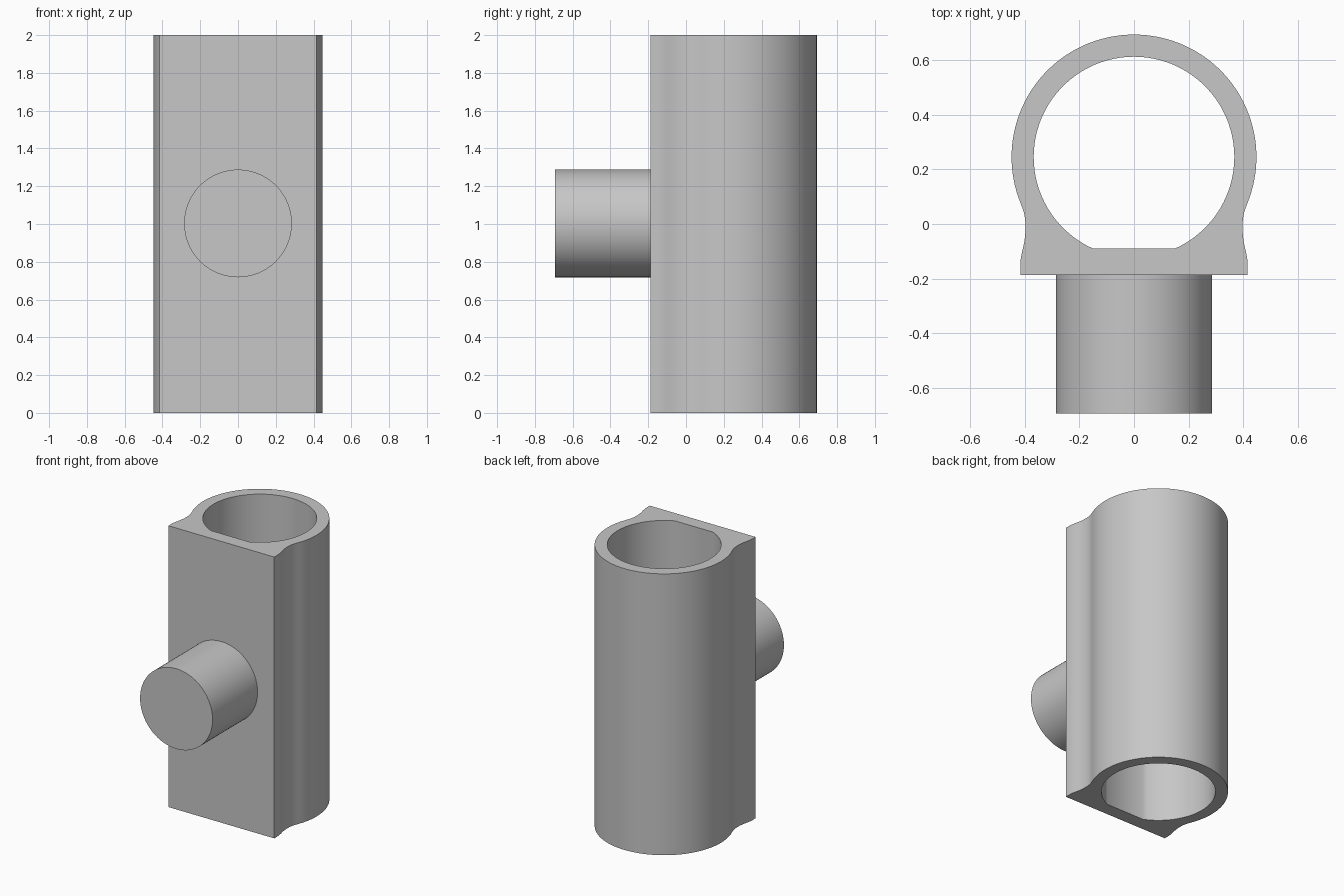
import bpy
import bmesh
from math import sin, cos, radians, asin
from mathutils import Matrix, Vector

cube = bpy.data.objects.get("Cube")
if cube:
    bpy.data.objects.remove(cube)

HEIGHT = 2.0
BORE_Y = 0.245       # centre of the round tube
OUTER_R, INNER_R = 0.448, 0.367
FRONT_Y, FLAT_Y = -0.187, -0.09
PEG_R, PEG_Z, PEG_TIP = 0.285, 1.003, -0.693

# Plain grey material
grey = bpy.data.materials.new("grey")
grey.use_nodes = True
colour = (0.57, 0.57, 0.57, 1)
grey.diffuse_color = colour
grey.node_tree.nodes["Principled BSDF"].inputs["Base Color"].default_value = colour


def arc(radius, start, end, steps):
    """Points on a circle around the bore centre, angles in degrees."""
    angles = [radians(start + (end - start) * i / steps) for i in range(steps + 1)]
    return [(radius * cos(a), BORE_Y + radius * sin(a)) for a in angles]


def finish(bm, name):
    bmesh.ops.recalc_face_normals(bm, faces=bm.faces)
    mesh = bpy.data.meshes.new(name)
    bm.to_mesh(mesh)
    bm.free()
    mesh.materials.append(grey)
    obj = bpy.data.objects.new(name, mesh)
    bpy.context.collection.objects.link(obj)
    bpy.ops.object.select_all(action='DESELECT')
    obj.select_set(True)
    bpy.context.view_layer.objects.active = obj
    bpy.ops.object.shade_smooth_by_angle(angle=radians(30))
    return obj


def add_loop(bm, points):
    verts = [bm.verts.new((x, y, 0)) for x, y in points]
    return [bm.edges.new((v, verts[i - 1])) for i, v in enumerate(verts)]


# Tube body: round outside flowing through a waist into a flat front plate
waist = [(0.402, 0.04), (0.398, 0.015), (0.397, -0.01), (0.398, -0.04),
         (0.402, -0.07), (0.409, -0.1), (0.414, -0.125), (0.416, -0.15),
         (0.416, FRONT_Y)]
mirrored_waist = [(-x, y) for x, y in reversed(waist)]
outer = mirrored_waist[::-1][::-1] + arc(OUTER_R, 203, -23, 72) + waist

# Bore: circle cut off by a flat chord at the front
cut = asin((BORE_Y - FLAT_Y) / INNER_R) * 180 / 3.14159265
inner = arc(INNER_R, -cut, 180 + cut, 80)

bm = bmesh.new()
edges = add_loop(bm, outer) + add_loop(bm, inner)
bmesh.ops.triangle_fill(bm, edges=edges, use_beauty=True)
result = bmesh.ops.extrude_face_region(bm, geom=list(bm.faces), use_keep_orig=True)
top = [g for g in result["geom"] if isinstance(g, bmesh.types.BMVert)]
bmesh.ops.translate(bm, verts=top, vec=Vector((0, 0, HEIGHT)))
finish(bm, "tube_body")

# Round peg standing out of the front plate
root = FRONT_Y + 0.005
bm = bmesh.new()
place = Matrix.Translation((0, (root + PEG_TIP) / 2, PEG_Z)) @ Matrix.Rotation(radians(90), 4, 'X')
bmesh.ops.create_cone(bm, cap_ends=True, segments=80, radius1=PEG_R, radius2=PEG_R,
                      depth=root - PEG_TIP, matrix=place)
finish(bm, "front_peg")
